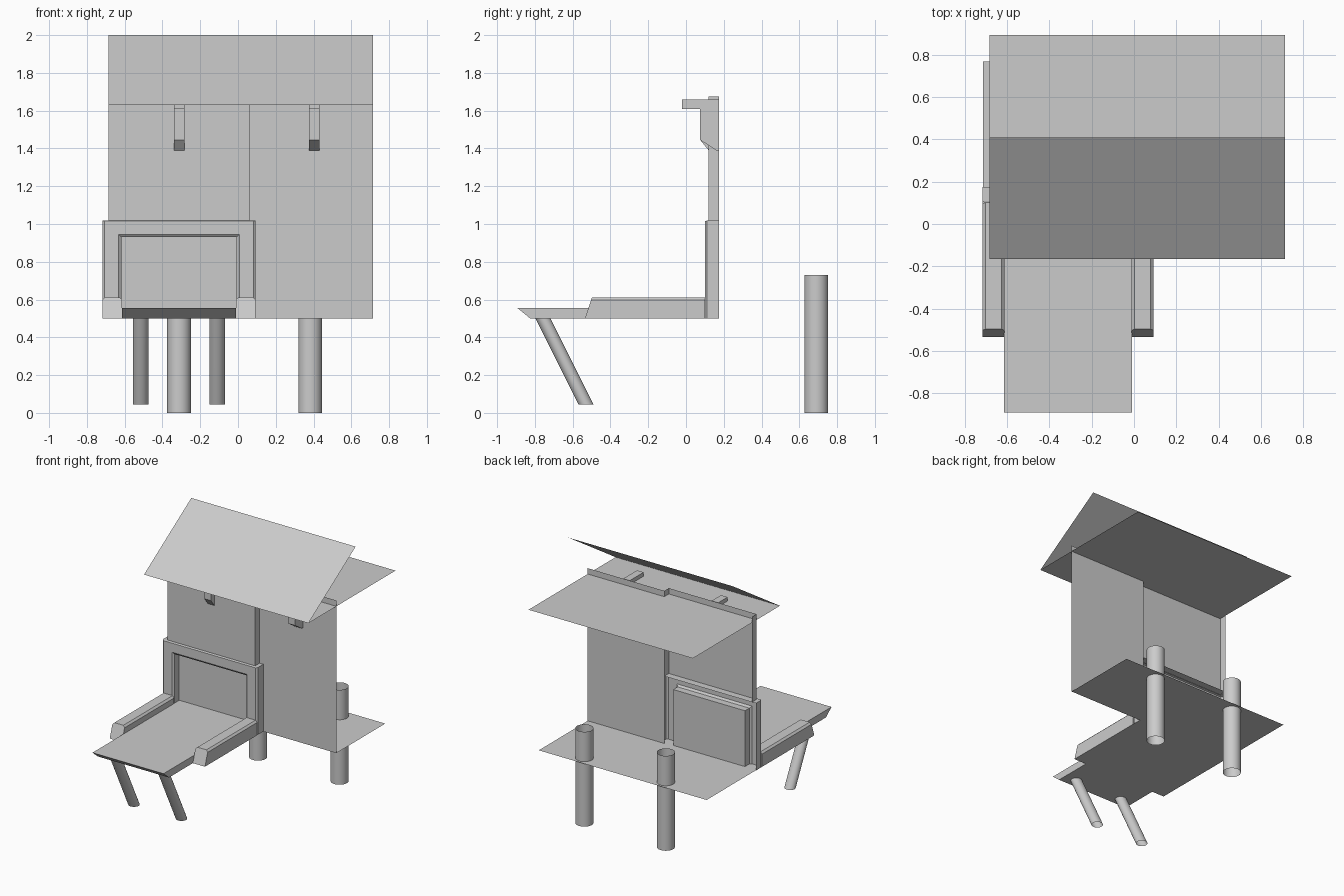
import bpy, math

if "Cube" in bpy.data.objects:
    bpy.data.objects.remove(bpy.data.objects["Cube"])


def mesh(name, verts, faces):
    me = bpy.data.meshes.new(name)
    me.from_pydata(verts, [], faces)
    me.update()
    ob = bpy.data.objects.new(name, me)
    bpy.context.collection.objects.link(ob)
    return ob


def loft(name, rows, closed=False, caps=False):
    """Bridge rows of points into a sheet, optionally closed and capped."""
    n = len(rows[0])
    verts = [p for r in rows for p in r]
    faces = []
    for i in range(len(rows) - 1):
        for j in range(n if closed else n - 1):
            k = (j + 1) % n
            faces.append((i * n + j, i * n + k, (i + 1) * n + k, (i + 1) * n + j))
    if caps:
        faces.append(tuple(range(n))[::-1])
        faces.append(tuple((len(rows) - 1) * n + j for j in range(n)))
    return mesh(name, verts, faces)


def tube(name, x, y0, z0, y1, z1, r):
    """Open tube with level ends, leaning in y."""
    ring = [2 * math.pi * i / 32 for i in range(32)]
    rows = [[(x + r * math.cos(a), y + r * math.sin(a), z) for a in ring]
            for y, z in ((y0, z0), (y1, z1))]
    ob = loft(name, rows, closed=True)
    for p in ob.data.polygons:
        p.use_smooth = True


# roof: level sheet plus a raised flap hinged at its front edge
RX = (-0.685, 0.715)
loft("roof", [[(x, y, z) for x in RX]
              for y, z in ((0.41, 2.0), (-0.165, 1.63), (0.895, 1.63))])

# stepped wall sheet: upper left panel, step, full-height right panel
loft("left_wall", [[(x, y, z) for x, y in
                    ((-0.685, 0.175), (-0.685, 0.12), (0.062, 0.12), (0.062, 0.175))]
                   for z in (1.015, 1.675)])
loft("right_wall", [[(x, 0.175, z) for x in (0.062, 0.715)] for z in (0.5, 1.675)])

# hooks projecting from the wall, hollow at the back
for x, wall_y in ((-0.312, 0.12), (0.403, 0.175)):
    prof = [(wall_y, 1.66), (-0.02, 1.66), (-0.02, 1.61), (0.075, 1.61),
            (0.075, 1.445), (min(wall_y, 0.16), 1.39), (wall_y, 1.39)]
    tri = [[(x + dx, y, z) for y, z in prof] for dx in (-0.028, 0.028)]
    loft("hook", tri, caps=True)

# floor sheet behind the wall
loft("floor", [[(x, y, 0.5) for x in (-0.715, 0.715)] for y in (0.175, 0.77)])


# backrest frame: folded sheet running up, over and down
def arch(x0, x1, top, y):
    return [(x0, y, 0.5), (x0, y, top), (x1, y, top), (x1, y, 0.5)]


loft("back_frame", [arch(-0.718, 0.093, 1.018, 0.175),
                    arch(-0.718, 0.093, 1.018, 0.11),
                    arch(-0.706, 0.081, 1.015, 0.10),
                    arch(-0.632, 0.007, 0.945, 0.10),
                    arch(-0.618, -0.007, 0.93, 0.112),
                    arch(-0.618, -0.007, 0.93, 0.165)])
loft("back_panel", [[(x, 0.165, z) for x in (-0.618, -0.007)] for z in (0.5, 0.93)])
loft("frame_underside", [[(x, y, 0.5) for x in (-0.718, 0.093)] for y in (0.10, 0.175)])

# armrests: chamfered bars with a slanted front end
for x in (-0.666, 0.041):
    prof = [(-0.052, 0.5), (0.052, 0.5), (0.052, 0.598), (0.038, 0.612),
            (-0.038, 0.612), (-0.052, 0.598)]
    front = [(x + a, -0.535 + (z - 0.5) * 0.33, z) for a, z in prof]
    nose = [(x + a, -0.49 if z > 0.55 else -0.525, z) for a, z in prof]
    back = [(x + a, 0.10, z) for a, z in prof]
    loft("armrest", [front, nose, back], closed=True, caps=True)

# seat slab with an undercut front edge
seat = [(-0.892, 0.555), (-0.825, 0.5), (0.165, 0.5), (0.165, 0.555)]
loft("seat", [[(x, y, z) for y, z in seat] for x in (-0.615, -0.01)],
     closed=True, caps=True)

# legs
for x in (-0.312, 0.382):
    tube("back_leg", x, 0.69, 0.0, 0.69, 0.73, 0.063)
for x in (-0.515, -0.11):
    tube("front_leg", x, -0.53, 0.045, -0.757, 0.5, 0.04)

# the hooks are ring lofts whose open gap sits against the wall; give them a top
# and underside that face outwards
for ob in bpy.data.objects:
    if ob.name.startswith(("hook", "armrest", "seat")):
        import bmesh
        bm = bmesh.new()
        bm.from_mesh(ob.data)
        bmesh.ops.recalc_face_normals(bm, faces=bm.faces)
        bm.to_mesh(ob.data)
        bm.free()
